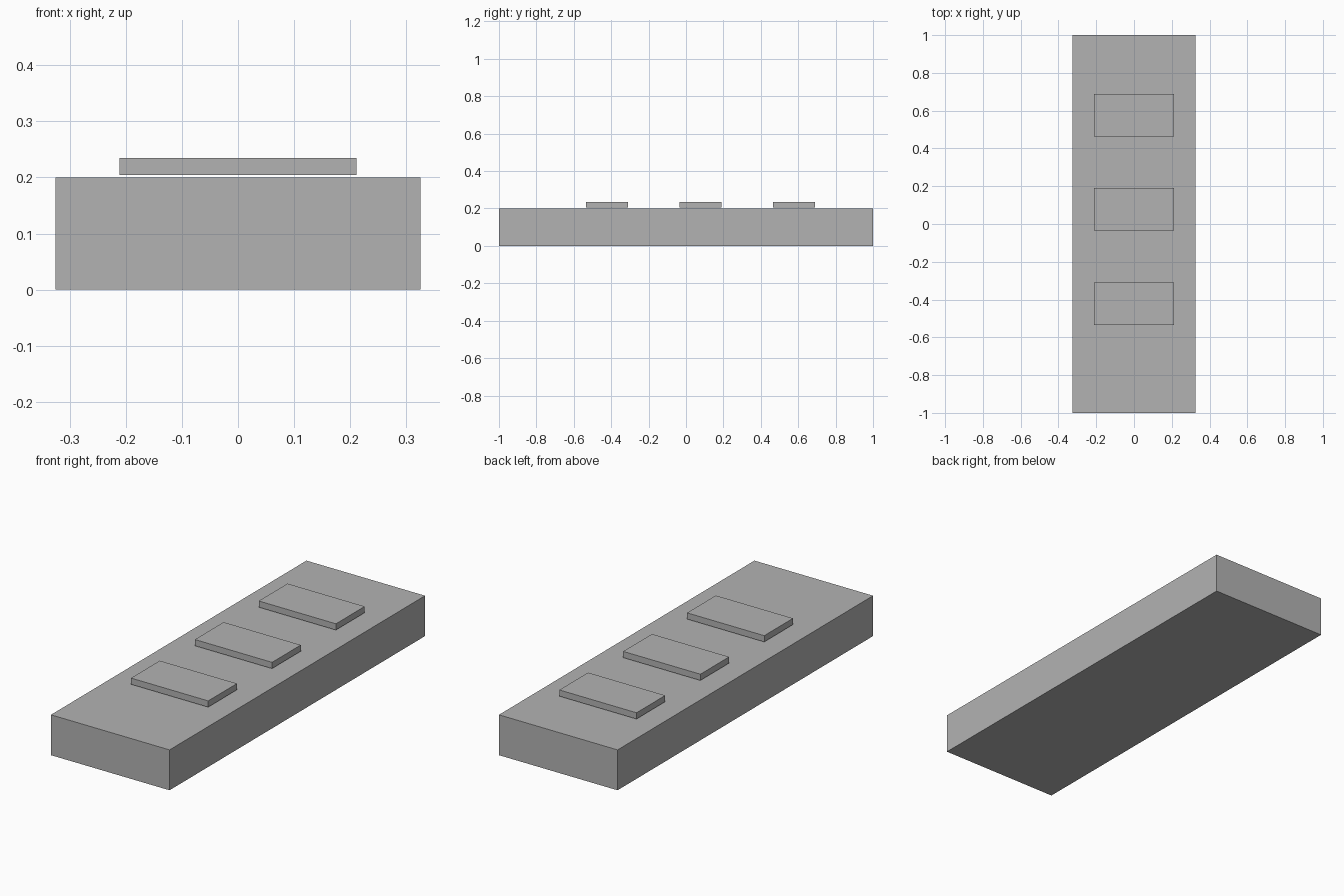
import bpy

if "Cube" in bpy.data.objects:
    bpy.data.objects.remove(bpy.data.objects["Cube"])

# Single grey material
grey = bpy.data.materials.new("grey")
grey.diffuse_color = (0.45, 0.45, 0.45, 1)
grey.use_nodes = True
grey.node_tree.nodes["Principled BSDF"].inputs["Base Color"].default_value = grey.diffuse_color


def box(name, center, size):
    bpy.ops.mesh.primitive_cube_add(size=1, location=center)
    obj = bpy.context.object
    obj.name = name
    obj.scale = size
    bpy.ops.object.transform_apply(location=False, rotation=False, scale=True)
    obj.data.materials.append(grey)
    return obj


# Long rectangular base slab
box("base_slab", (0, 0, 0.1), (0.65, 2.0, 0.2))

# Three thin plates floating just above the slab
for i in range(3):
    box(f"top_plate_{i + 1}", (0, -0.423 + 0.5 * i, 0.2195), (0.423, 0.225, 0.031))
